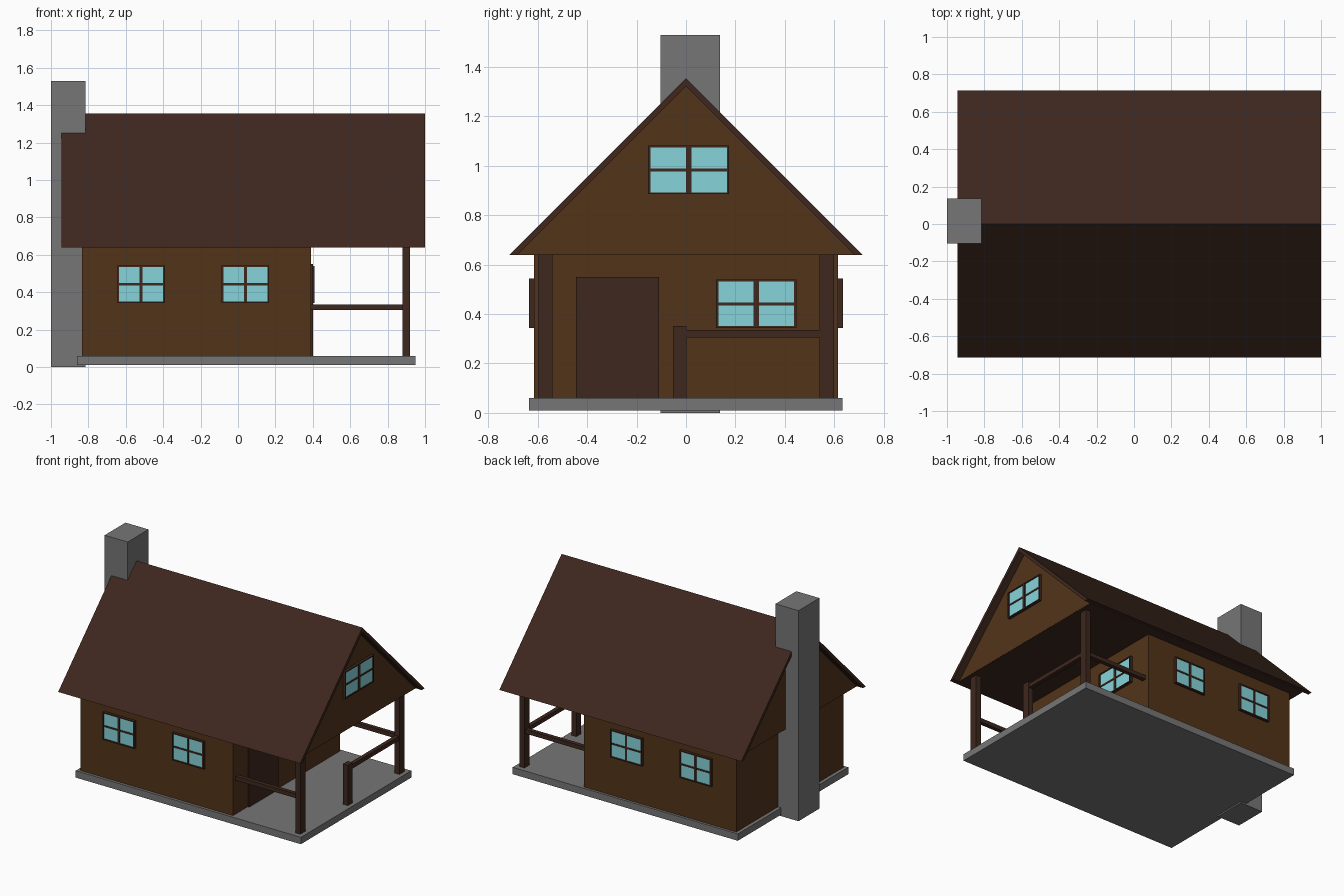
import bpy, bmesh
from mathutils import Vector

if "Cube" in bpy.data.objects:
    bpy.data.objects.remove(bpy.data.objects["Cube"])


def material(name, rgb):
    m = bpy.data.materials.new(name)
    m.diffuse_color = (*rgb, 1)
    m.use_nodes = True
    m.node_tree.nodes["Principled BSDF"].inputs["Base Color"].default_value = m.diffuse_color
    return m


TIMBER = material("wall_timber", (0.085, 0.034, 0.010))
DARK = material("dark_timber", (0.048, 0.020, 0.013))
GLASS = material("glass", (0.24, 0.66, 0.70))
STONE = material("stone", (0.18, 0.18, 0.18))


def finish(name, bm, mat):
    bmesh.ops.recalc_face_normals(bm, faces=bm.faces)
    me = bpy.data.meshes.new(name)
    bm.to_mesh(me)
    bm.free()
    ob = bpy.data.objects.new(name, me)
    bpy.context.collection.objects.link(ob)
    me.materials.append(mat)
    return ob


def boxes(name, ranges, mat):
    """One object from boxes, each given as x, y and z ranges."""
    bm = bmesh.new()
    for r in ranges:
        vs = bmesh.ops.create_cube(bm, size=1)["verts"]
        for v in vs:
            v.co = Vector([(a + b) / 2 + c * abs(b - a) for (a, b), c in zip(r, v.co)])
    return finish(name, bm, mat)


def prism(name, profile, x0, x1, mat):
    """Extrude a (y, z) profile along x."""
    bm = bmesh.new()
    f = bm.faces.new([bm.verts.new((x0, y, z)) for y, z in profile])
    ext = bmesh.ops.extrude_face_region(bm, geom=[f])["geom"]
    moved = [g for g in ext if isinstance(g, bmesh.types.BMVert)]
    bmesh.ops.translate(bm, verts=moved, vec=(x1 - x0, 0, 0))
    return finish(name, bm, mat)


def window(name, axis, face, sign, u, z, rim=0.010, bar=0.016):
    """Framed four-pane window standing out from a wall facing +-x or +-y."""
    def place(ur, zr, depth):
        d = tuple(sorted((face - sign * 0.005, face + sign * depth)))
        return (d, ur, zr) if axis == "x" else (ur, d, zr)
    (u0, u1), (z0, z1) = u, z
    uc, zc = (u0 + u1) / 2, (z0 + z1) / 2
    out = 0.02
    boxes(name + "_frame", [
        place((u0, u0 + rim), z, out), place((u1 - rim, u1), z, out),
        place((u0 + rim, u1 - rim), (z0, z0 + rim * 0.8), out),
        place((u0 + rim, u1 - rim), (z1 - rim * 0.8, z1), out),
        place((uc - bar / 2, uc + bar / 2), (z0, z1), out - 0.001),
        place((u0, u1), (zc - 0.006, zc + 0.006), out - 0.002)], DARK)
    boxes(name + "_glass", [place((u0 + 0.004, u1 - 0.004),
                                  (z0 + 0.004, z1 - 0.004), 0.014)], GLASS)


# Foundation, walls and chimney
boxes("foundation", [((-0.86, 0.95), (-0.635, 0.633), (0.01, 0.06))], STONE)
boxes("walls", [((-0.835, 0.39), (-0.615, 0.615), (0.06, 0.64))], TIMBER)
boxes("chimney", [((-1.0, -0.815), (-0.103, 0.137), (0, 1.53))], STONE)

# Roof shell, gable ends and flat ceiling
prism("roof", [(-0.715, 0.64), (0, 1.355), (0.715, 0.64),
               (0.682, 0.64), (0, 1.322), (-0.682, 0.64)], -0.945, 1.0, DARK)
prism("gables", [(-0.68, 0.642), (0, 1.322), (0.68, 0.642)], -0.895, 0.95, TIMBER)
boxes("ceiling", [((-0.894, 0.949), (-0.69, 0.69), (0.639, 0.645))], DARK)

# Side windows, the same on both long walls
for side, sign in (("front", -1), ("back", 1)):
    for i, xc in enumerate((-0.518, 0.04)):
        window(f"{side}_window_{i + 1}", "y", sign * 0.615, sign,
               (xc - 0.127, xc + 0.127), (0.343, 0.543))

# Porch door and windows facing the porch end
boxes("door", [((0.38, 0.402), (-0.445, -0.11), (0.06, 0.55))], DARK)
window("porch_window", "x", 0.39, 1, (0.122, 0.448), (0.343, 0.54), bar=0.022)
window("gable_window", "x", 0.95, 1, (-0.153, 0.175), (0.885, 1.082), bar=0.022)

# Porch posts and rails
for side, s in (("front", -1), ("back", 1)):
    boxes(f"{side}_post", [((0.88, 0.92), tuple(sorted((s * 0.54, s * 0.598))),
                            (0.06, 0.64))], DARK)
    boxes(f"{side}_rail", [((0.39, 0.88), tuple(sorted((s * 0.555, s * 0.585))),
                            (0.305, 0.335))], DARK)
boxes("newel_post", [((0.88, 0.92), (-0.053, 0.002), (0.06, 0.352))], DARK)
boxes("end_rail", [((0.885, 0.915), (0.002, 0.54), (0.305, 0.335))], DARK)
